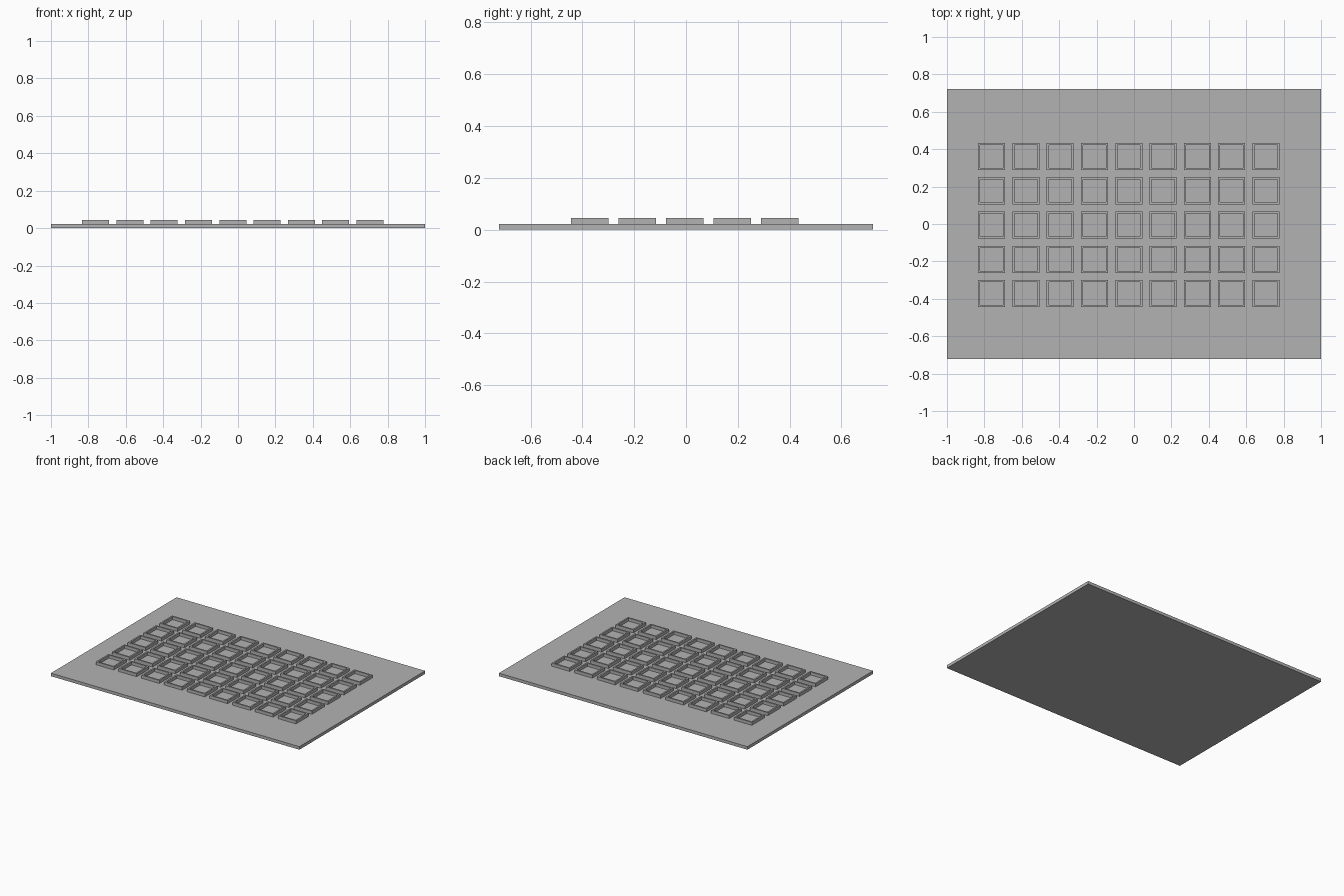
import bpy, bmesh

if "Cube" in bpy.data.objects:
    bpy.data.objects.remove(bpy.data.objects["Cube"])

U = 1 / 90            # model unit: plate is 180 x 130 x 2 units
CELL, PITCH, WALL = 13 * U, 16.5 * U, 1 * U
PLATE_H, WALL_H = 2 * U, 2 * U

grey = bpy.data.materials.new("plain_grey")
grey.diffuse_color = (0.45, 0.45, 0.45, 1)
grey.use_nodes = True
grey.node_tree.nodes["Principled BSDF"].inputs["Base Color"].default_value = grey.diffuse_color


def finish(bm, name):
    bmesh.ops.recalc_face_normals(bm, faces=bm.faces)
    mesh = bpy.data.meshes.new(name)
    bm.to_mesh(mesh)
    bm.free()
    mesh.materials.append(grey)
    obj = bpy.data.objects.new(name, mesh)
    bpy.context.collection.objects.link(obj)
    return obj


def square(bm, x, y, half, z):
    return [bm.verts.new((x + sx * half, y + sy * half, z))
            for sx, sy in ((-1, -1), (1, -1), (1, 1), (-1, 1))]


def add_frame(bm, x, y):
    """Open square frame standing on the plate."""
    outer, inner = CELL / 2, CELL / 2 - WALL
    top = PLATE_H + WALL_H
    loops = [square(bm, x, y, outer, PLATE_H), square(bm, x, y, outer, top),
             square(bm, x, y, inner, top), square(bm, x, y, inner, PLATE_H)]
    for k in range(4):
        a, b = loops[k], loops[(k + 1) % 4]
        for i in range(4):
            j = (i + 1) % 4
            bm.faces.new((a[i], a[j], b[j], b[i]))


# Base plate
bm = bmesh.new()
bmesh.ops.create_cube(bm, size=1)
bmesh.ops.scale(bm, vec=(180 * U, 130 * U, PLATE_H), verts=bm.verts)
bmesh.ops.translate(bm, vec=(0, 0, PLATE_H / 2), verts=bm.verts)
finish(bm, "base_plate")

# Grid of square frames, one object per row
for row in range(5):
    bm = bmesh.new()
    for col in range(9):
        add_frame(bm, -75 * U + CELL / 2 + col * PITCH,
                  -40 * U + CELL / 2 + row * PITCH)
    finish(bm, f"frame_row_{row + 1}")
